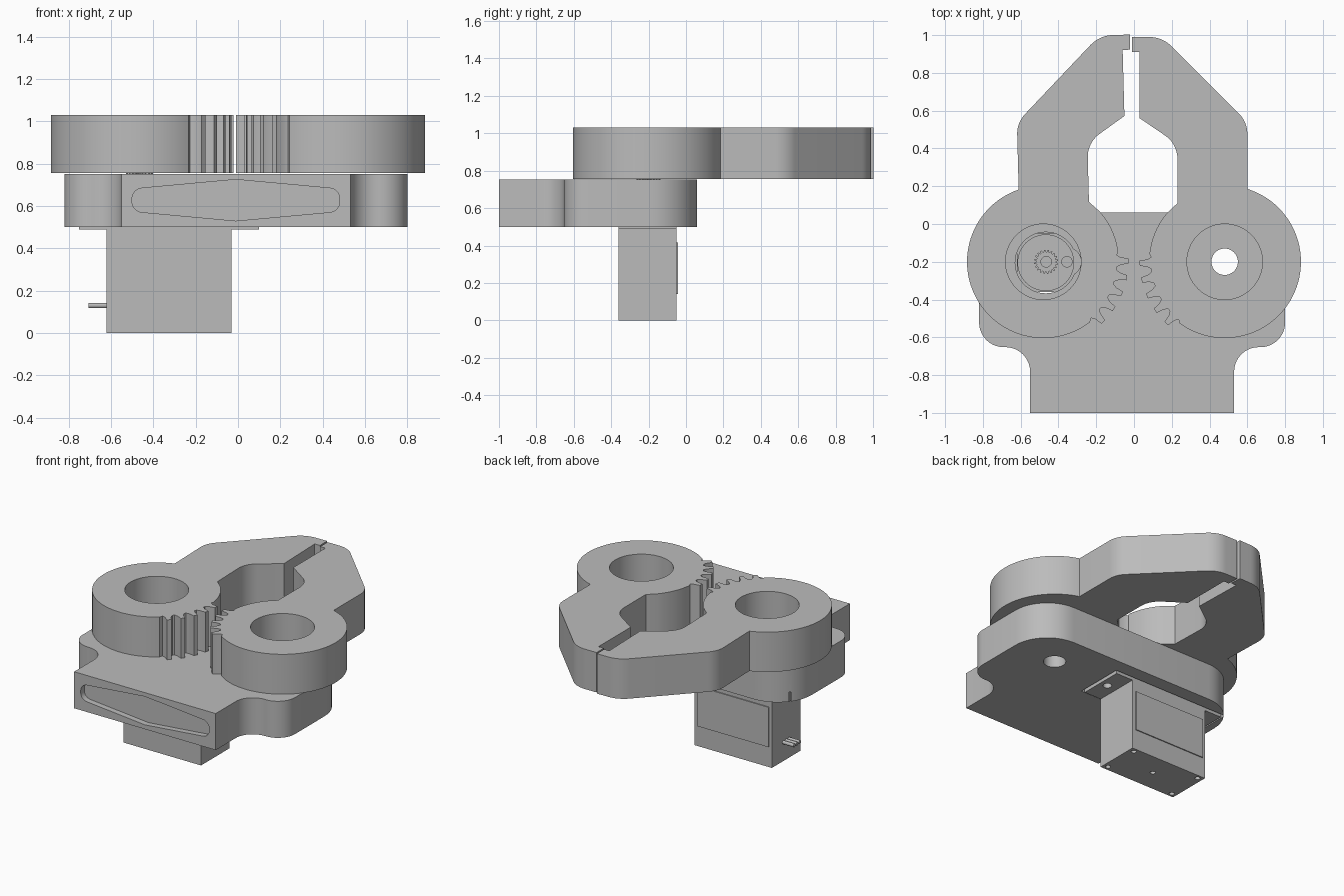
import bpy, bmesh
from math import sin, cos, tan, radians, pi
from mathutils import Vector, Matrix

if "Cube" in bpy.data.objects:
    bpy.data.objects.remove(bpy.data.objects["Cube"])

GREY = bpy.data.materials.new("plain_grey")
GREY.use_nodes = True
colour = (0.5, 0.5, 0.5, 1)
GREY.diffuse_color = colour
GREY.node_tree.nodes["Principled BSDF"].inputs["Base Color"].default_value = colour

HUB_X, HUB_Y = 0.48, -0.2


def make(name, bm):
    bmesh.ops.recalc_face_normals(bm, faces=bm.faces)
    mesh = bpy.data.meshes.new(name)
    bm.to_mesh(mesh)
    bm.free()
    mesh.materials.append(GREY)
    obj = bpy.data.objects.new(name, mesh)
    bpy.context.collection.objects.link(obj)
    return obj


def prism(name, points, z0, z1, matrix=None):
    """Extrude a flat outline from z0 to z1."""
    bm = bmesh.new()
    face = bm.faces.new([bm.verts.new((p[0], p[1], z0)) for p in points])
    new = bmesh.ops.extrude_face_region(bm, geom=[face])["geom"]
    bmesh.ops.translate(bm, vec=(0, 0, z1 - z0),
                        verts=[v for v in new if isinstance(v, bmesh.types.BMVert)])
    if matrix:
        bm.transform(matrix)
    return make(name, bm)


def arc(cx, cy, r, a0, a1, n):
    return [(cx + r * cos(radians(a0 + (a1 - a0) * i / n)),
             cy + r * sin(radians(a0 + (a1 - a0) * i / n))) for i in range(n + 1)]


def disc(name, cx, cy, r, z0, z1, n=48):
    return prism(name, arc(cx, cy, r, 0, 360, n)[:-1], z0, z1)


def box(name, x, y, z):
    return prism(name, [(x[0], y[0]), (x[1], y[0]), (x[1], y[1]), (x[0], y[1])], *z)


def rounded(corners, n=10):
    """Outline from (x, y, radius) corners with true fillets."""
    out = []
    for i, (x, y, r) in enumerate(corners):
        p = Vector((x, y))
        if r == 0:
            out.append((x, y))
            continue
        a = (Vector(corners[i - 1][:2]) - p).normalized()
        b = (Vector(corners[(i + 1) % len(corners)][:2]) - p).normalized()
        half = a.angle(b) / 2
        centre = p + (a + b).normalized() * r / sin(half)
        start = p + a * r / tan(half) - centre
        turn = (pi - 2 * half) * (1 if a.cross(b) < 0 else -1)
        for k in range(n + 1):
            q = centre + Matrix.Rotation(turn * k / n, 2) @ start
            out.append((q.x, q.y))
    return out


def cut(obj, *cutters):
    for cutter in cutters:
        mod = obj.modifiers.new("cut", "BOOLEAN")
        mod.operation = "DIFFERENCE"
        mod.solver = "EXACT"
        mod.object = cutter
        bpy.context.view_layer.objects.active = obj
        bpy.ops.object.modifier_apply(modifier=mod.name)
        bpy.data.objects.remove(cutter)


# Gripper arms: hub disc with a sector of gear teeth, flowing into the jaw
def arm_outline():
    pts = arc(HUB_X, HUB_Y, 0.4, 139.6, 174, 10)
    for i in range(5):
        a = 181 + 11.4 * i
        for da, r in ((-4.6, .39), (-2.8, .41), (-1.7, .45), (1.7, .45), (2.8, .41), (4.6, .39)):
            pts += arc(HUB_X, HUB_Y, r, a + da, a + da, 1)[:1]
    pts += arc(HUB_X, HUB_Y, 0.404, 234, 432.7, 56)
    jaw = [(.6, .187, 0), (.6, .54, .15), (.15, .99, .17), (-.01, .99, 0), (-.01, .91, 0),
           (.03, .91, 0), (.03, .56, 0), (.23, .424, .15), (.23, .11, 0), (.175, .06, 0)]
    return pts + rounded(jaw)[1:-1]


hub = Vector((-HUB_X, HUB_Y, 0))
left_pose = (Matrix.Translation(hub) @ Matrix.Rotation(0.027, 4, "Z")
             @ Matrix.Translation(-hub) @ Matrix.Scale(-1, 4, (1, 0, 0)))
for name, pose in (("left_arm", None), ("right_arm", left_pose)):
    arm = prism(name, arm_outline(), 0.755, 1.03, pose)
    cut(arm, disc("bore", HUB_X if pose is None else -HUB_X, HUB_Y, 0.2, 0.7, 1.1, 64))

# Base plate, symmetric about a line just off centre
half = rounded([(.54, -1, 0), (.54, -.652, .13), (.81, -.652, .13), (.81, .06, .26), (0, .06, 0)])[:-1]
outline = [(x - .01, y) for x, y in half] + [(-x - .01, y) for x, y in reversed(half)]
base = prism("base_plate", outline, 0.5, 0.752)

# Front pocket: a long slot that is taller in the middle
slot = rounded([(-.5, .575, .05), (-.01, .53, .03), (.48, .575, .05),
                (.48, .68, .05), (-.01, .725, .2), (-.5, .68, .05)], 8)
stand = Matrix(((1, 0, 0, 0), (0, 0, 1, 0), (0, 1, 0, 0), (0, 0, 0, 1)))
cut(base, prism("slot_cutter", slot, -1.1, -0.96, stand))

# Pivot hole and servo recess in the plate
cut(base,
    disc("pivot_cutter", HUB_X, HUB_Y, 0.07, 0.4, 0.9),
    box("tab_cutter", (-.77, .115), (-.375, -.035), (.4, .565)),
    box("body_cutter", (-.63, -.02), (-.37, -.04), (.4, .61)),
    disc("tower_cutter", -.467, -.205, 0.162, 0.4, 0.9),
    disc("boss_cutter", -.355, -.2, 0.075, 0.4, 0.9))

# Servo body with screw holes underneath
body = box("servo_body", (-.62, -.03), (-.36, -.05), (0, .605))
for x, y in ((-.585, -.33), (-.585, -.08), (-.065, -.33), (-.065, -.08), (-.325, -.205)):
    cut(body, disc("screw_cutter", x, y, 0.017, -.05, 0.03, 16))
box("servo_label", (-.6, -.055), (-.051, -.043), (.14, .415))

# Mounting tabs
for name, x, hole in (("servo_tab_left", (-.031, .1), .045), ("servo_tab_right", (-.75, -.619), -.695)):
    tab = box(name, x, (-.36, -.05), (.49, .555))
    cut(tab, disc("tab_hole", hole, -.205, 0.028, .4, .6, 24))

# Output tower, small boss and splined shaft
disc("servo_tower", -.467, -.205, 0.15, 0.6, 0.70)
disc("servo_boss", -.355, -.2, 0.03, 0.6, 0.71, 24)
spline = []
for i in range(20):
    for da, r in ((0, .052), (5, .064), (10, .064), (15, .052)):
        spline += arc(-.465, -.2, r, 18 * i + da, 18 * i + da, 1)[:1]
shaft = prism("servo_shaft", spline, 0.7, 0.76)
cut(shaft, disc("shaft_bore", -.465, -.2, 0.028, 0.72, 0.8, 24))

# Three-strand lead
for i in range(3):
    bm = bmesh.new()
    bmesh.ops.create_cone(bm, cap_ends=True, segments=16, radius1=.012, radius2=.012, depth=.09)
    bm.transform(Matrix.Translation((-.66, -.235 + .03 * i, .13)) @ Matrix.Rotation(pi / 2, 4, "Y"))
    make("servo_wire_%d" % (i + 1), bm)

# Smooth round walls, keep edges crisp
bpy.ops.object.select_all(action="DESELECT")
for obj in bpy.context.collection.objects:
    if obj.type == "MESH":
        obj.select_set(True)
        bpy.context.view_layer.objects.active = obj
bpy.ops.object.shade_smooth_by_angle(angle=radians(20))
